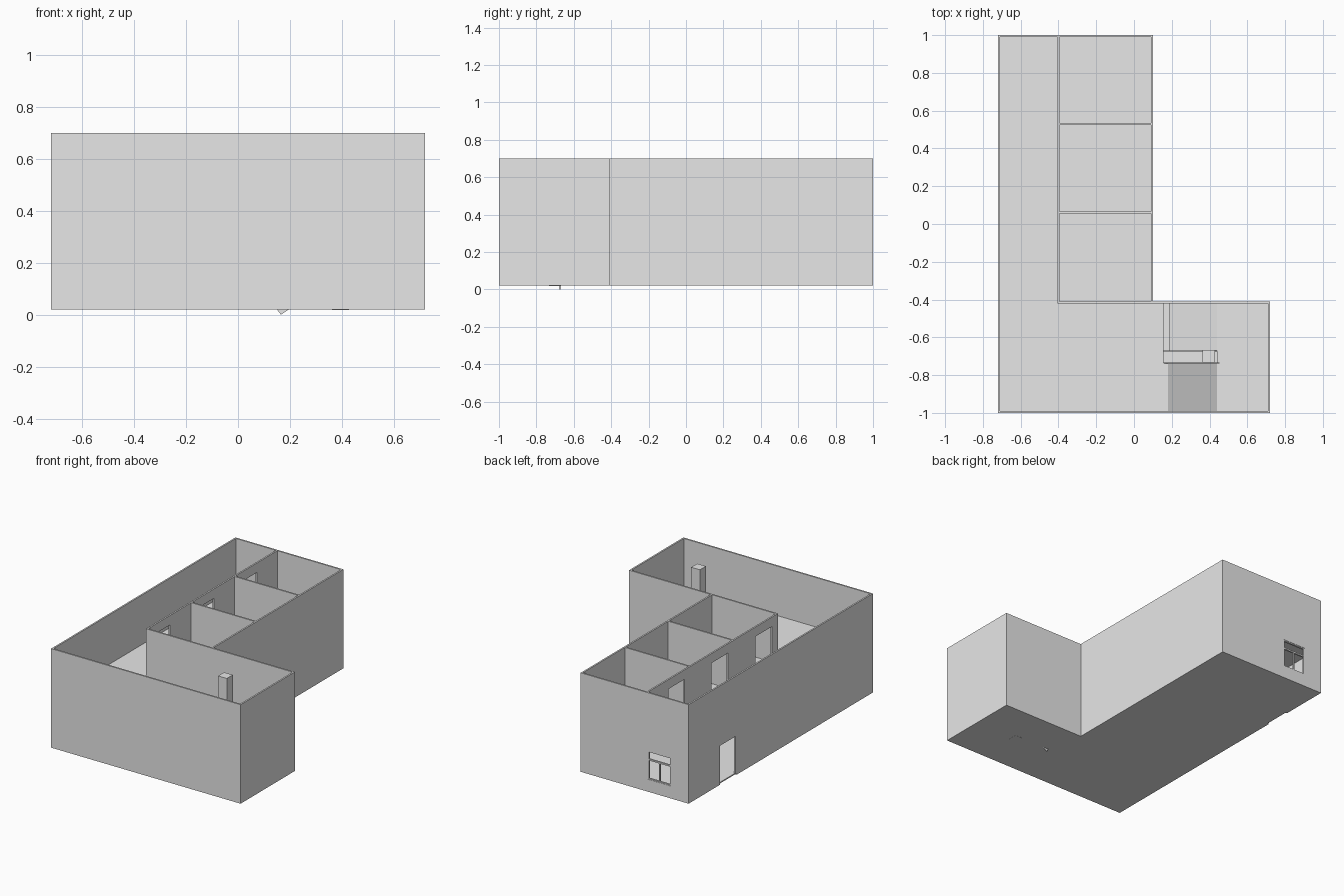
import bpy, bmesh, math

cube = bpy.data.objects.get("Cube")
if cube:
    bpy.data.objects.remove(cube, do_unlink=True)

grey = bpy.data.materials.new("plain_grey")
grey.use_nodes = True
grey.diffuse_color = (0.8, 0.8, 0.8, 1)
grey.node_tree.nodes["Principled BSDF"].inputs["Base Color"].default_value = (0.8, 0.8, 0.8, 1)

T = 0.011                                   # wall thickness
W, E, N, S = -0.72, 0.72, 1.0, -1.0         # outer faces
WING, NOTCH = 0.1, -0.41                    # inner corner of the L
BASE, GROUND, SLAB, TOP = 0.02, 0.028, 0.36, 0.70
HALF = 0.19                                 # stair landing height


def add_object(name, bm):
    bmesh.ops.recalc_face_normals(bm, faces=bm.faces)
    mesh = bpy.data.meshes.new(name)
    bm.to_mesh(mesh)
    bm.free()
    mesh.materials.append(grey)
    ob = bpy.data.objects.new(name, mesh)
    bpy.context.collection.objects.link(ob)
    return ob


def add_box(bm, x, y, z):
    verts = bmesh.ops.create_cube(bm, size=1)["verts"]
    for v in verts:
        for i, (lo, hi) in enumerate((x, y, z)):
            v.co[i] = lo if v.co[i] < 0 else hi


def boxes(name, *spans):
    bm = bmesh.new()
    for span in spans:
        add_box(bm, *span)
    return add_object(name, bm)


def wall(name, axis, face, run, height, openings=()):
    """Wall along an axis, split into solid pieces around its openings."""
    bm = bmesh.new()
    thick = (face, face + T)

    def piece(a, b, lo, hi):
        if b - a > 1e-4 and hi - lo > 1e-4:
            if axis == "x":
                add_box(bm, (a, b), thick, (lo, hi))
            else:
                add_box(bm, thick, (a, b), (lo, hi))

    at = run[0]
    for a, b, lo, hi in sorted(openings):
        piece(at, a, *height)
        piece(a, b, height[0], lo)
        piece(a, b, hi, height[1])
        at = b
    piece(at, run[1], *height)
    return add_object(name, bm)


def extrude_profile(name, points, y0, y1):
    bm = bmesh.new()
    face = bm.faces.new([bm.verts.new((x, y0, z)) for x, z in points])
    made = bmesh.ops.extrude_face_region(bm, geom=[face])["geom"]
    for v in made:
        if isinstance(v, bmesh.types.BMVert):
            v.co.y = y1
    return add_object(name, bm)


# Outer walls, with the entrance door and the rear window
full = (BASE, TOP)
window = (-0.585, -0.41, 0.105, 0.30)
entrance = (0.48, 0.662, BASE, 0.293)
wall("front_wall", "x", S, (W, E), full)
wall("rear_wall", "x", N - T, (W, WING), full, [window])
wall("west_wall", "y", W, (S + T, N - T), full, [entrance])
wall("east_wall", "y", E - T, (S + T, NOTCH - T), full)
wall("wing_wall", "y", WING - T, (NOTCH, N - T), full)
wall("notch_wall", "x", NOTCH - T, (WING - T, E), full)

# Upper storey partitions; each room has a doorway to the corridor
upper = (SLAB, TOP)
HALL = -0.405
starts = (-0.353, 0.125, 0.592)
doors = [(s, s + 0.178, SLAB, 0.635) for s in starts]
wall("corridor_wall", "y", HALL, (NOTCH, N - T), upper, doors)
wall("room_front_wall", "x", NOTCH - T, (HALL, WING - T), upper)
for i, y in enumerate((0.055, 0.525)):
    wall(f"room_divider_{i + 1}", "x", y, (HALL + T, WING - T), upper)

# Ground floor and upper floor, leaving a stairwell
inner_w, inner_s, inner_n = W + T, S + T, N - T
low, high = (BASE, GROUND), (SLAB - 0.015, SLAB)
main = (inner_w, WING - T), (NOTCH - T, inner_n)
boxes("ground_floor", (*main, low),
      ((inner_w, E - T), (inner_s, NOTCH - T), low))
boxes("upper_floor", (*main, high),
      ((inner_w, 0.155), (inner_s, NOTCH - T), high),
      ((0.155, 0.18), (inner_s, -0.735), high))

# Window frame with a transom and a lower mullion
x0, x1, z0, z1 = window
depth = (N - T - 0.003, N - 0.002)
bar, mid = 0.007, (x0 + x1) / 2
boxes("window_frame",
      ((x0, x0 + bar), depth, (z0, z1)), ((x1 - bar, x1), depth, (z0, z1)),
      ((x0, x1), depth, (z0, z0 + bar)), ((x0, x1), depth, (z1 - bar, z1)),
      ((x0, x1), depth, (0.235, 0.245)),
      ((mid - bar / 2, mid + bar / 2), depth, (z0, 0.235)))

# Door frame
y0, y1, _, z1 = entrance
depth = (W + 0.002, W + T + 0.004)
boxes("door_frame", (depth, (y0, y0 + bar), (GROUND, z1)),
      (depth, (y1 - bar, y1), (GROUND, z1)), (depth, (y0, y1), (z1 - bar, z1)))


# Stairs: two sloping flights, a landing and thin side stringers
def flight(name, a, b, y0, y1, drop=0.018):
    (ax, az), (bx, bz) = a, b
    extrude_profile(name, [a, b, (bx, bz - drop), (ax, az - drop)], y0, y1)


def stringer(name, x, z, y, flip=1):
    c, s = math.cos(math.radians(34)), math.sin(math.radians(34))
    run, width = 0.33, 0.04
    pts = [(0, 0), (c * run, s * run),
           (c * run - s * width, s * run + c * width), (-s * width, c * width)]
    extrude_profile(name, [(x + flip * px, z + pz) for px, pz in pts], y, y + 0.005)


flight("lower_flight", (0.185, GROUND + 0.018), (0.44, HALF), -0.67, NOTCH - T)
flight("upper_flight", (0.18, SLAB), (0.44, HALF), inner_s, -0.735)
stringer("lower_stringer", 0.165, 0.0, -0.675)
stringer("upper_stringer", 0.43, HALF - 0.02, -0.738, -1)
boxes("stair_landing", ((0.44, E - T), (inner_s, NOTCH - T), (HALF - 0.018, HALF)))
boxes("stair_post", ((0.362, 0.428), (-0.733, -0.668), (GROUND - 0.009, TOP)))
